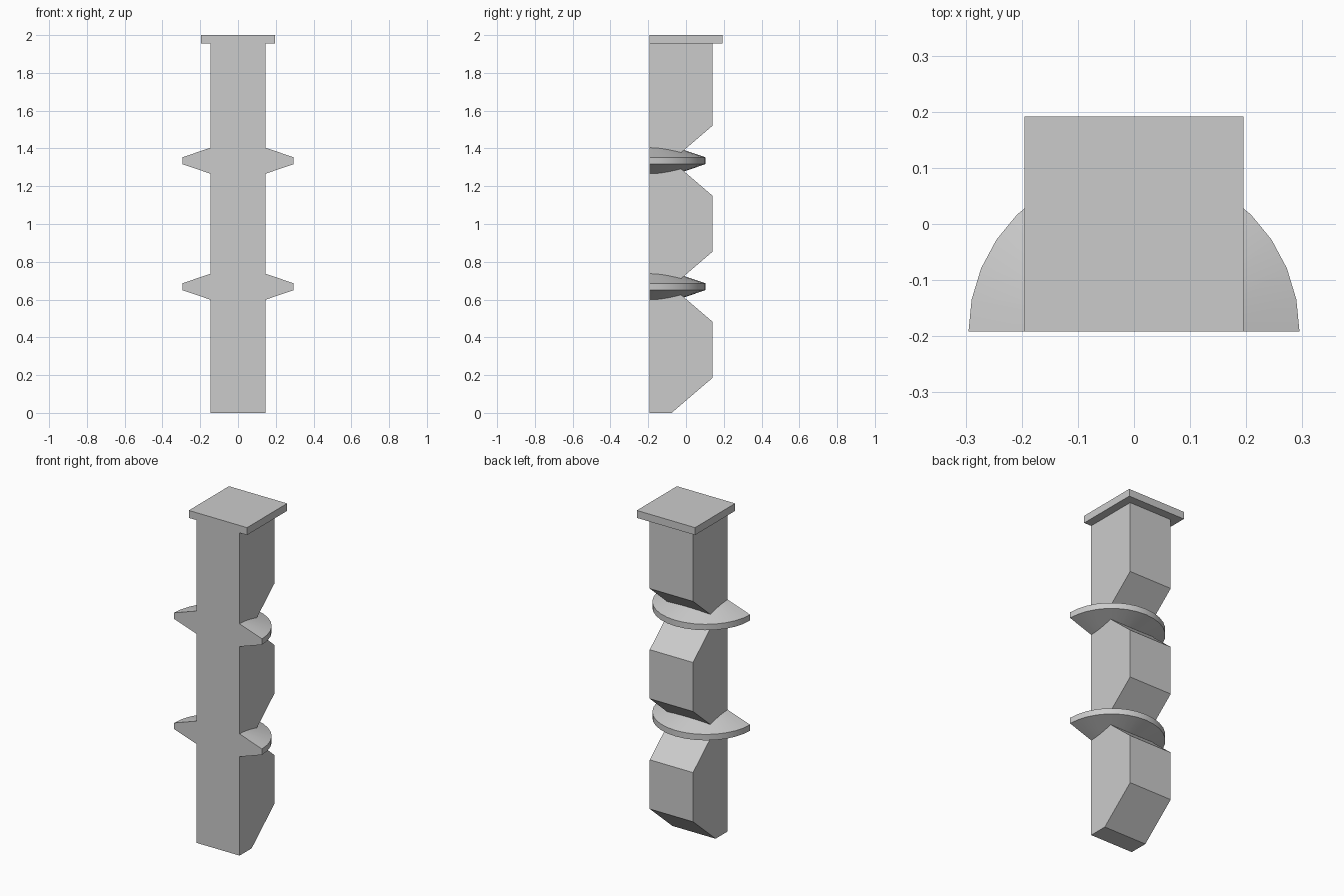
import bpy
import bmesh
from math import sin, cos, pi, radians

cube = bpy.data.objects.get("Cube")
if cube:
    bpy.data.objects.remove(cube, do_unlink=True)

grey = bpy.data.materials.new("plain grey")
grey.use_nodes = True
grey.diffuse_color = (0.6, 0.6, 0.6, 1)
grey.node_tree.nodes["Principled BSDF"].inputs["Base Color"].default_value = (0.6, 0.6, 0.6, 1)

FRONT = -0.192


def loft(name, sections, smooth=False):
    """Skin a row of matching cross-sections and cap both ends."""
    bm = bmesh.new()
    rings = [[bm.verts.new(p) for p in s] for s in sections]
    for a, b in zip(rings, rings[1:]):
        for i in range(len(a)):
            j = (i + 1) % len(a)
            bm.faces.new((a[i], a[j], b[j], b[i]))
    bm.faces.new(rings[0])
    bm.faces.new(rings[-1])
    bmesh.ops.recalc_face_normals(bm, faces=bm.faces)
    mesh = bpy.data.meshes.new(name)
    bm.to_mesh(mesh)
    bm.free()
    mesh.materials.append(grey)
    obj = bpy.data.objects.new(name, mesh)
    bpy.context.collection.objects.link(obj)
    if smooth:
        bpy.ops.object.select_all(action="DESELECT")
        obj.select_set(True)
        bpy.context.view_layer.objects.active = obj
        bpy.ops.object.shade_smooth_by_angle(angle=radians(25))
    return obj


# Post with a notched back: one side profile drawn across the width
back, notch, slope = 0.14, -0.076, 0.185
levels = (0.668, 1.335)
profile = [(FRONT, 0), (notch, 0), (back, slope)]
for z in levels:
    profile += [(back, z - slope), (notch, z), (back, z + slope)]
profile += [(back, 1.955), (FRONT, 1.955)]
loft("notched_post", [[(x, y, z) for y, z in profile] for x in (-0.145, 0.145)])

# Square cap, flush with the post at the front
outline = [(-0.195, FRONT), (0.195, FRONT), (0.195, -FRONT), (-0.195, -FRONT)]
loft("top_cap", [[(x, y, z) for x, y in outline] for z in (1.955, 2)])

# Tapered half-round flanges, swept around the post at each notch
taper = [(0.145, 0.069), (0.295, 0.018), (0.295, -0.018), (0.145, -0.069)]
STEPS = 16
for name, level in zip(("lower_flange", "upper_flange"), levels):
    angles = [pi * k / STEPS for k in range(STEPS + 1)]
    loft(name, [[(r * cos(a), FRONT + r * sin(a), level + h) for r, h in taper]
                for a in angles], smooth=True)
